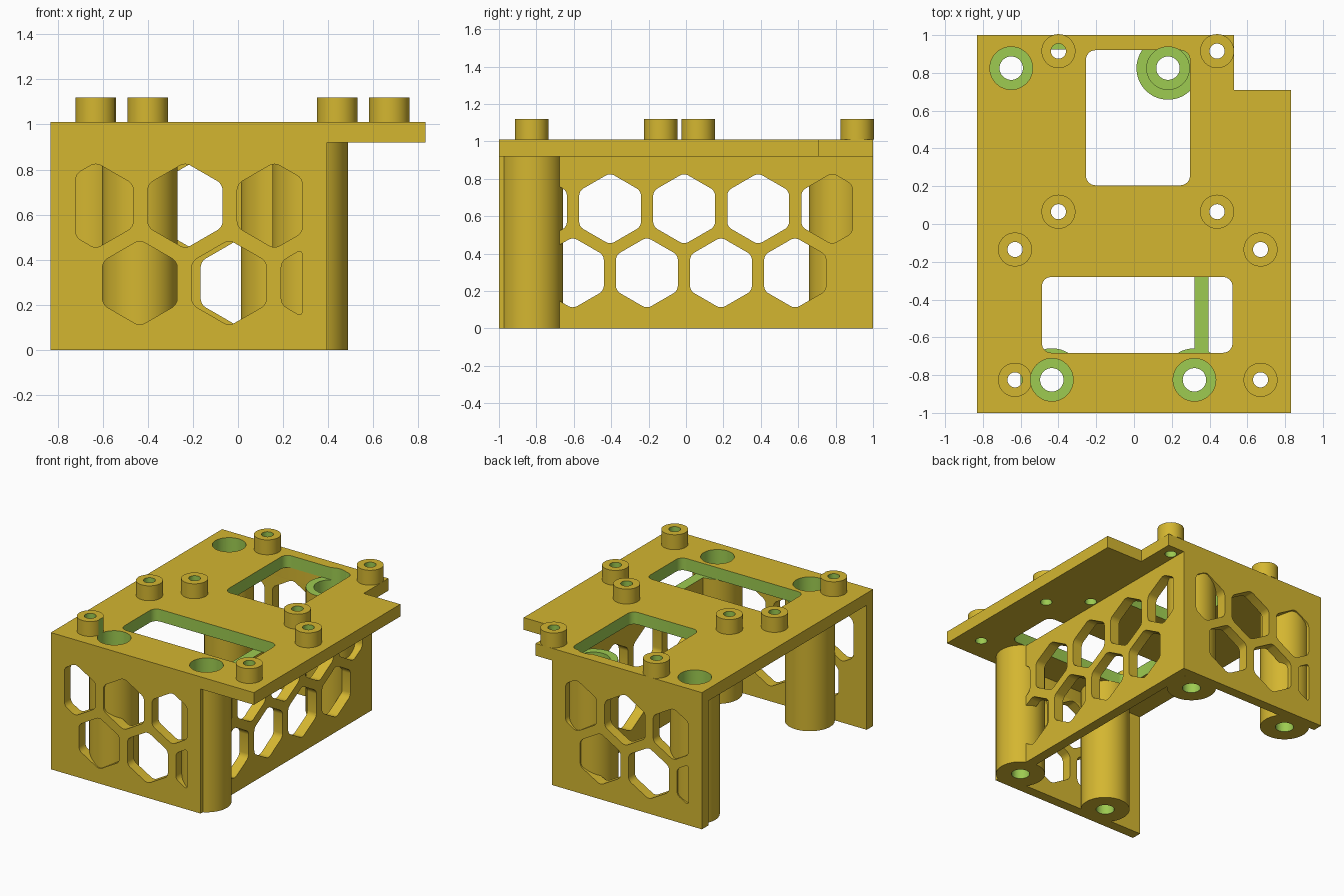
import bpy, bmesh
from math import cos, sin, tau
from mathutils import Vector

if "Cube" in bpy.data.objects:
    bpy.data.objects.remove(bpy.data.objects["Cube"], do_unlink=True)


def make_material(name, color):
    m = bpy.data.materials.new(name)
    m.use_nodes = True
    m.diffuse_color = color
    m.node_tree.nodes["Principled BSDF"].inputs["Base Color"].default_value = color
    return m


gold = make_material("gold", (0.658, 0.468, 0.030, 1))
green = make_material("green", (0.337, 0.597, 0.082, 1))

MAP = {"z": lambda c: (c.x, c.y, c.z),
       "y": lambda c: (c.x, c.z, c.y),
       "x": lambda c: (c.z, c.x, c.y)}


def prism(name, points, lo, hi, axis="z", mat=gold, rounding=0, clip=None):
    """Extrude a flat outline along an axis, optionally clipped and rounded."""
    bm = bmesh.new()
    bm.faces.new([bm.verts.new((u, v, 0)) for u, v in points])
    if clip:
        for limit, side in zip(clip, (-1, 1)):
            bmesh.ops.bisect_plane(bm, geom=bm.verts[:] + bm.edges[:] + bm.faces[:],
                                   plane_co=(limit, 0, 0), plane_no=(side, 0, 0),
                                   clear_outer=True)
    if rounding:
        bmesh.ops.bevel(bm, geom=bm.verts[:], offset=rounding, segments=4,
                        profile=0.5, affect="VERTICES", clamp_overlap=True)
    made = bmesh.ops.extrude_face_region(bm, geom=bm.faces[:])["geom"]
    top = {v for v in made if isinstance(v, bmesh.types.BMVert)}
    for v in bm.verts:
        v.co.z = hi if v in top else lo
        v.co = Vector(MAP[axis](v.co))
    bmesh.ops.recalc_face_normals(bm, faces=bm.faces[:])
    me = bpy.data.meshes.new(name)
    bm.to_mesh(me)
    bm.free()
    me.materials.append(mat)
    ob = bpy.data.objects.new(name, me)
    bpy.context.collection.objects.link(ob)
    return ob


def circle(x, y, r, n=48):
    return [(x + r * cos(tau * i / n), y + r * sin(tau * i / n)) for i in range(n)]


def rect(x0, y0, x1, y1):
    return [(x0, y0), (x1, y0), (x1, y1), (x0, y1)]


def green_top(ob):
    ob.data.materials.append(green)
    for p in ob.data.polygons:
        if p.normal.z > 0.9:
            p.material_index = 1


def cut(ob, cutters):
    bpy.ops.object.select_all(action="DESELECT")
    bpy.context.view_layer.objects.active = ob
    ob.select_set(True)
    for c in cutters:
        mod = ob.modifiers.new("cut", "BOOLEAN")
        mod.operation = "DIFFERENCE"
        mod.solver = "EXACT"
        mod.material_mode = "TRANSFER"
        mod.object = c
        bpy.ops.object.modifier_apply(modifier=mod.name)
    bpy.ops.object.shade_smooth_by_angle(angle=0.5)


# Main dimensions
LEFT, RIGHT, WALL, UNDER, TOP = -0.83, 0.395, 0.075, 0.92, 1.01
POSTS = {"front_right_post": (-0.435, -0.825), "front_left_post": (0.32, -0.825),
         "back_right_post": (-0.65, 0.825), "back_left_post": (0.18, 0.825)}
STANDOFFS = [(x, y) for y in (0.915, 0.065) for x in (-0.4, 0.44)]
STANDOFFS += [(x, y) for y in (-0.135, -0.825) for x in (-0.63, 0.67)]

# Cutters shared by several parts
bores, screw_holes = [], []
for x, y in POSTS.values():
    bores.append(prism("bore_cutter", circle(x, y, 0.062), -0.1, 1.3, mat=green))
    bores.append(prism("counterbore_cutter", circle(x, y, 0.113), 0.83, 1.3, mat=green))
for x, y in STANDOFFS:
    screw_holes.append(prism("screw_cutter", circle(x, y, 0.04, 32), 0.8, 1.3, mat=green))
openings = [prism("opening_cutter", rect(*r), 0.8, 1.3, mat=green, rounding=0.05)
            for r in ((-0.255, 0.205, 0.297, 0.92), (-0.488, -0.682, 0.522, -0.28))]
helpers = bores + screw_holes + openings


# Walls with a clipped honeycomb
def honeycomb_wall(name, outline, lo, hi, axis, clip, upper, lower):
    wall = prism(name, outline, lo, hi, axis)
    green_top(wall)
    cutters = []
    for z, centres in ((0.64, upper), (0.297, lower)):
        for u in centres:
            hexagon = [(u + 0.191 * sin(tau * i / 6), z + 0.191 * cos(tau * i / 6))
                       for i in range(6)]
            cutters.append(prism("hex_cutter", hexagon, lo - 0.05, hi + 0.05, axis,
                                 rounding=0.025, clip=clip))
    cut(wall, cutters + bores)
    helpers.extend(cutters)


PITCH = 0.396
upper = [-0.63 + PITCH * i for i in range(3)]
lower = [-0.435 + PITCH * i for i in range(3)]
span = (LEFT + 0.11, RIGHT - 0.11)
flip = lambda row: [sum(span) - u for u in row]
face = rect(LEFT, 0, RIGHT, UNDER)
honeycomb_wall("front_wall", face, -1, -1 + WALL, "y", span, upper, lower)
honeycomb_wall("back_wall", face, 1 - WALL, 1, "y", span, flip(upper), flip(lower))
honeycomb_wall("side_wall", rect(WALL - 1, 0, 1 - WALL, UNDER), RIGHT - WALL, RIGHT, "x",
               (-0.89, 0.89), [-0.802 + PITCH * i for i in range(5)],
               [-0.605 + PITCH * i for i in range(4)])

# Hollow posts
for name, (x, y) in POSTS.items():
    post = prism(name, circle(x, y, 0.167, 64), 0, UNDER)
    green_top(post)
    cut(post, bores)

# Top plate with a notched corner
plate = prism("top_plate", [(LEFT, -1), (0.83, -1), (0.83, 0.71), (0.53, 0.71),
                            (0.53, 1), (LEFT, 1)], UNDER, TOP)
cut(plate, openings + bores + screw_holes)

# Standoffs on the plate
for i, (x, y) in enumerate(STANDOFFS):
    standoff = prism(f"standoff_{i + 1}", circle(x, y, 0.09), TOP, 1.12)
    cut(standoff, [screw_holes[i]] + bores)

for h in helpers:
    bpy.data.objects.remove(h, do_unlink=True)
